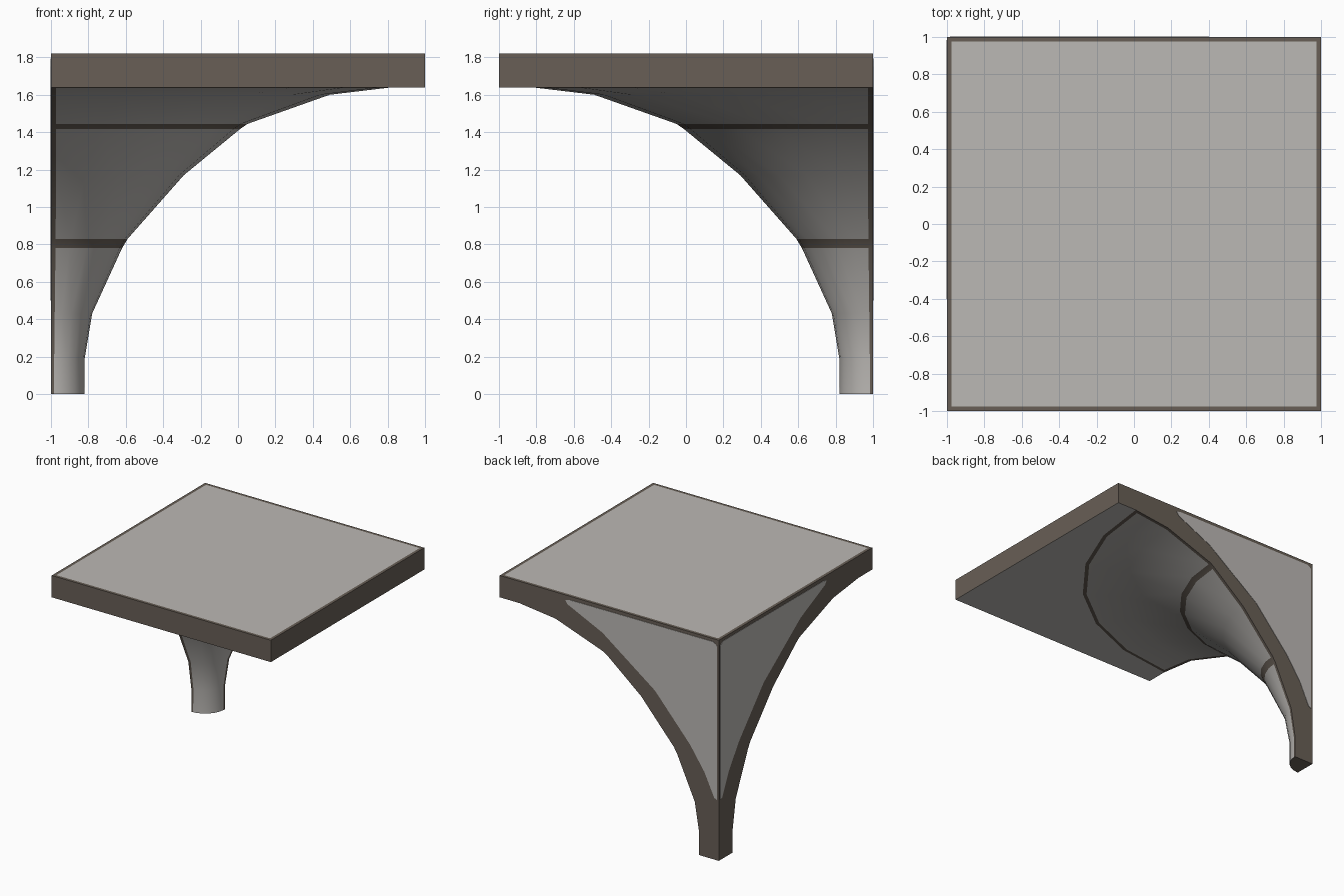
import bpy, bmesh, math
from mathutils import Vector

if "Cube" in bpy.data.objects:
    bpy.data.objects.remove(bpy.data.objects["Cube"])


def material(name, rgb):
    m = bpy.data.materials.new(name)
    m.diffuse_color = (*rgb, 1)
    m.use_nodes = True
    m.node_tree.nodes["Principled BSDF"].inputs["Base Color"].default_value = m.diffuse_color
    return m


trim = material("brown trim", (0.138, 0.114, 0.093))
stone = material("light stone", (0.50, 0.482, 0.46))


def finish(name, bm):
    bmesh.ops.recalc_face_normals(bm, faces=bm.faces)
    me = bpy.data.meshes.new(name)
    bm.to_mesh(me)
    bm.free()
    ob = bpy.data.objects.new(name, me)
    bpy.context.collection.objects.link(ob)
    me.materials.append(trim)
    me.materials.append(stone)
    return ob


# Slab: brown edges, stone underside, stone field inset in the top
bm = bmesh.new()
bmesh.ops.create_cube(bm, size=1)
for v in bm.verts:
    v.co = Vector((v.co.x * 2, v.co.y * 2, 1.73 + v.co.z * 0.18))
bm.normal_update()
top = [f for f in bm.faces if f.normal.z > 0.5]
bmesh.ops.inset_individual(bm, faces=top, thickness=0.025, use_even_offset=True)
for f in bm.faces:
    f.material_index = int(f in top or f.normal.z < -0.5)
finish("slab", bm)

# Vault: quarter revolve about the back left corner (radius, height, trim band starts here)
profile = [(0.18, 0, 0), (0.18, 0.19, 0), (0.22, 0.43, 0), (0.38, 0.78, 1),
           (0.41, 0.83, 0), (0.71, 1.17, 0), (1.01, 1.416, 1), (1.05, 1.444, 0),
           (1.49, 1.60, 0), (1.79, 1.636, 1), (1.82, 1.64, 0)]
SEG = 6
STEP = math.pi / 2 / SEG


def on_arc(r, k, z):
    return Vector((-1 + r * math.cos(k * STEP), 1 - r * math.sin(k * STEP), z))


bm = bmesh.new()
rings = []
for r, z, _ in profile:
    # narrow strips of trim next to both walls
    f = min(0.8, (0.015 + 0.012 * min(1, z)) / (r * math.sin(STEP)))
    pts = [on_arc(r, k, z) for k in range(SEG + 1)]
    pts.insert(1, pts[0].lerp(pts[1], f))
    pts.insert(-1, pts[-1].lerp(pts[-2], f))
    rings.append([bm.verts.new(p) for p in pts])
n = len(rings[0])
for i, (a, b) in enumerate(zip(rings, rings[1:])):
    for k in range(n - 1):
        face = bm.faces.new((a[k], a[k + 1], b[k + 1], b[k]))
        edge = k in (0, n - 2)
        face.material_index = int(not edge and not profile[i][2])
# flat walls and foot
low = bm.verts.new((-1, 1, 0))
high = bm.verts.new((-1, 1, 1.64))
for k in (0, n - 1):
    bm.faces.new([low] + [ring[k] for ring in rings] + [high])
bm.faces.new([low] + rings[0])
vault = finish("vault", bm)
bpy.context.view_layer.objects.active = vault
vault.select_set(True)
bpy.ops.object.shade_smooth_by_angle(angle=math.radians(30))

# Stone panels on the two flat walls (distance from corner, height)
outline = [(0.015, 0.50), (0.04, 0.51), (0.13, 0.70), (0.26, 0.89), (0.58, 1.25),
           (1.06, 1.60), (1.38, 1.75), (1.40, 1.78), (1.36, 1.79),
           (0.05, 1.795), (0.015, 1.77)]
for name, along, out in (("back_panel", Vector((1, 0, 0)), Vector((0, 1, 0))),
                         ("left_panel", Vector((0, -1, 0)), Vector((-1, 0, 0)))):
    bm = bmesh.new()
    face = bm.faces.new([bm.verts.new(Vector((-1, 1, z)) + along * d - out * 0.001)
                         for d, z in outline])
    moved = bmesh.ops.extrude_face_region(bm, geom=[face])["geom"]
    bmesh.ops.translate(bm, vec=out * 0.004,
                        verts=[v for v in moved if isinstance(v, bmesh.types.BMVert)])
    for f in bm.faces:
        f.material_index = 1
    finish(name, bm)
